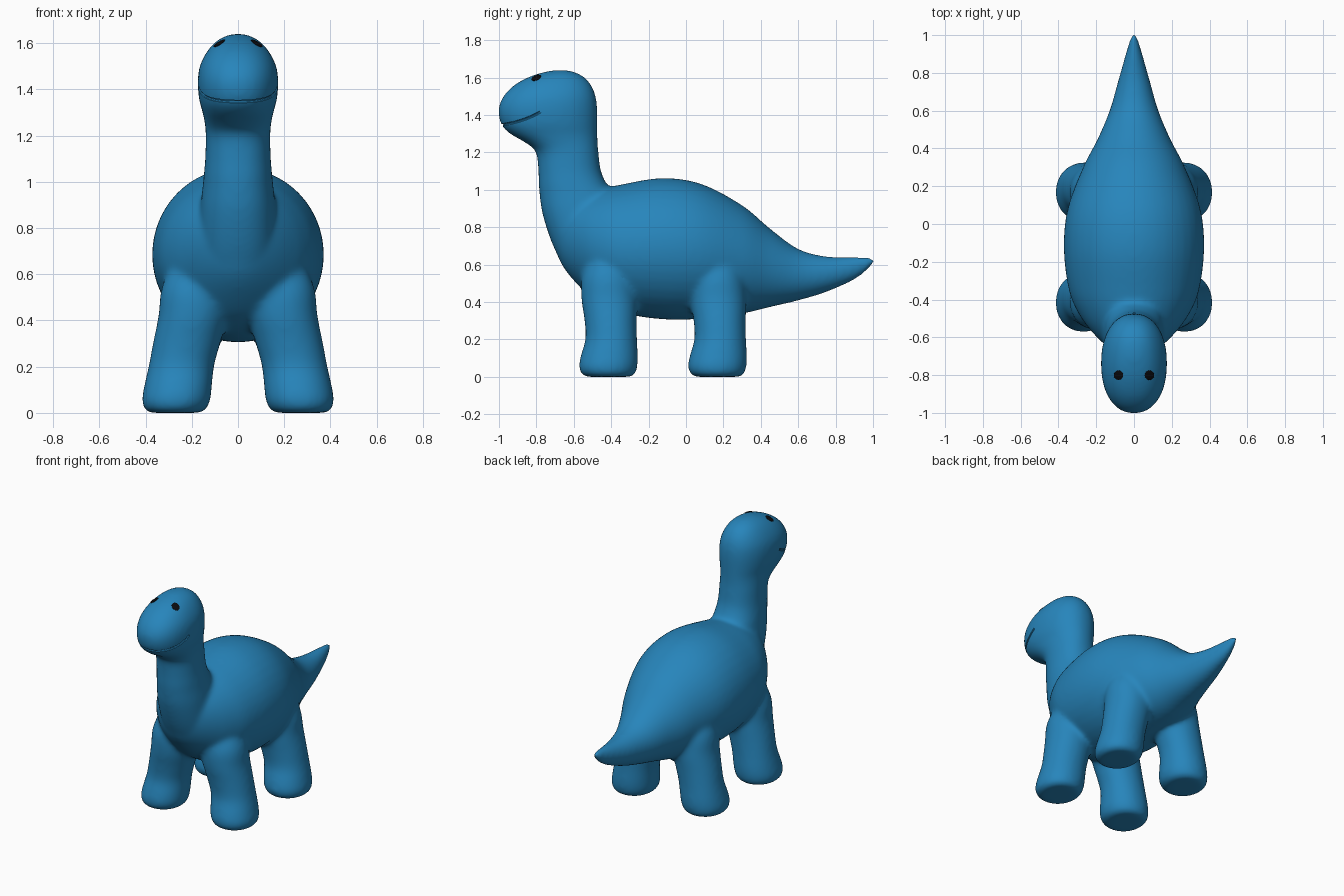
import bpy, bmesh, math
from mathutils import Vector

cube = bpy.data.objects.get("Cube")
if cube:
    bpy.data.objects.remove(cube, do_unlink=True)


def material(name, colour):
    mat = bpy.data.materials.new(name)
    mat.use_nodes = True
    mat.diffuse_color = colour
    bsdf = mat.node_tree.nodes["Principled BSDF"]
    bsdf.inputs["Base Color"].default_value = colour
    bsdf.inputs["Roughness"].default_value = 0.6
    return mat


blue = material("blue skin", (0.02, 0.235, 0.5, 1))
black = material("black eye", (0.003, 0.003, 0.004, 1))


def spline(stations, steps=6):
    """Catmull-Rom interpolation through a list of number tuples."""
    rows = [stations[0]] + stations + [stations[-1]]
    result = []
    for a, b, c, d in zip(rows, rows[1:], rows[2:], rows[3:]):
        for i in range(steps):
            t = i / steps
            result.append([q + t / 2 * (r - p + t * (2 * p - 5 * q + 4 * r - s + t * (3 * (q - r) + s - p)))
                           for p, q, r, s in zip(a, b, c, d)])
    return result + [stations[-1]]


def loft(bm, stations, place, power=2.0, sides=40):
    """Skin superellipse rings: (position, low, high, centre x, half width)."""
    rings = []
    for pos, low, high, cx, half in spline(stations):
        ring = []
        for i in range(sides):
            angle = math.tau * i / sides
            c, s = math.cos(angle), math.sin(angle)
            u = math.copysign(abs(c) ** (2 / power), c) * half
            v = math.copysign(abs(s) ** (2 / power), s) * (high - low) / 2
            ring.append(bm.verts.new(place(cx + u, pos, (low + high) / 2 + v)))
        rings.append(ring)
    faces = [bm.faces.new(rings[0]), bm.faces.new(rings[-1])]
    for a, b in zip(rings, rings[1:]):
        for i in range(sides):
            j = (i + 1) % sides
            faces.append(bm.faces.new((a[i], a[j], b[j], b[i])))
    bmesh.ops.recalc_face_normals(bm, faces=faces)


def along_y(x, pos, other):
    return (x, pos, other)


def along_z(x, pos, other):
    return (x, other, pos)


# Trunk and tail: y, bottom, top, centre x, half width
trunk = [
    (-0.71, 0.70, 0.84, 0, 0.05), (-0.66, 0.59, 0.91, 0, 0.13),
    (-0.58, 0.49, 0.96, 0, 0.215), (-0.48, 0.40, 0.995, 0, 0.29),
    (-0.35, 0.34, 1.025, 0, 0.345), (-0.13, 0.305, 1.06, 0, 0.372),
    (0.08, 0.307, 1.03, 0, 0.352), (0.3, 0.335, 0.915, 0, 0.27),
    (0.45, 0.37, 0.79, 0, 0.193), (0.6, 0.405, 0.682, 0, 0.13),
    (0.75, 0.45, 0.642, 0, 0.087), (0.9, 0.515, 0.638, 0, 0.045),
    (0.98, 0.575, 0.638, 0, 0.022), (1.012, 0.612, 0.63, 0, 0.008),
]

# Neck and head: z, front, back, centre x, half width
neck_head = [
    (0.48, -0.57, -0.42, 0, 0.08), (0.6, -0.66, -0.35, 0, 0.15),
    (0.72, -0.72, -0.34, 0, 0.165), (0.87, -0.768, -0.36, 0, 0.163),
    (0.98, -0.784, -0.39, 0, 0.153), (1.03, -0.788, -0.425, 0, 0.148),
    (1.1, -0.79, -0.455, 0, 0.142), (1.2, -0.803, -0.468, 0, 0.14),
    (1.25, -0.86, -0.472, 0, 0.144), (1.3, -0.945, -0.473, 0, 0.154),
    (1.35, -0.99, -0.473, 0, 0.168), (1.43, -1.003, -0.474, 0, 0.175),
    (1.5, -0.975, -0.483, 0, 0.165), (1.56, -0.915, -0.508, 0, 0.135),
    (1.605, -0.83, -0.55, 0, 0.095), (1.63, -0.745, -0.605, 0, 0.05),
    (1.638, -0.7, -0.65, 0, 0.015),
]

# Leg: z, front, back, centre x, half width, relative to the hip
leg = [
    (-0.003, -0.11, 0.11, 0.272, 0.10), (0.008, -0.14, 0.14, 0.272, 0.13),
    (0.05, -0.158, 0.155, 0.268, 0.148), (0.11, -0.148, 0.158, 0.26, 0.147),
    (0.2, -0.123, 0.153, 0.245, 0.142), (0.3, -0.128, 0.152, 0.222, 0.146),
    (0.42, -0.145, 0.155, 0.194, 0.15), (0.54, -0.14, 0.14, 0.18, 0.15),
    (0.68, -0.08, 0.08, 0.17, 0.1),
]

bm = bmesh.new()
loft(bm, trunk, along_y)
loft(bm, neck_head, along_z, 2.2)
for hip_y in (-0.415, 0.168):
    for side in (-1, 1):
        loft(bm, [(z, a + hip_y, b + hip_y, side * x, w) for z, a, b, x, w in leg], along_z, 2.1)
mesh = bpy.data.meshes.new("body")
bm.to_mesh(mesh)
bm.free()
mesh.materials.append(blue)
body = bpy.data.objects.new("body", mesh)
bpy.context.collection.objects.link(body)

# Fuse all the limbs into one soft skin
remesh = body.modifiers.new("fuse", "REMESH")
remesh.mode = "VOXEL"
remesh.voxel_size = 0.012
soften = body.modifiers.new("soften", "SMOOTH")
soften.factor = 0.5
soften.iterations = 24


def bake(obj):
    """Replace an object's mesh with its modified result."""
    graph = bpy.context.evaluated_depsgraph_get()
    result = bpy.data.meshes.new_from_object(obj.evaluated_get(graph))
    obj.modifiers.clear()
    obj.data = result
    bpy.context.view_layer.update()


bake(body)
lowest = min(v.co.z for v in body.data.vertices)
for v in body.data.vertices:
    v.co.z -= lowest
body.data.update()
bpy.context.view_layer.update()


def surface(origin, direction):
    hit, point, normal, face = body.ray_cast(Vector(origin), Vector(direction))
    return point, normal


# Eyes: thin oval plates lying on the skin
for name, side in (("left_eye", 1), ("right_eye", -1)):
    point, normal = surface((side * 0.081, -0.8, 2), (0, 0, -1))
    bpy.ops.mesh.primitive_uv_sphere_add(segments=24, ring_count=12, radius=1)
    eye = bpy.context.object
    eye.name = name
    eye.scale = (0.025, 0.03, 0.0048)
    eye.rotation_euler = normal.to_track_quat("Z", "Y").to_euler()
    eye.location = point + normal * 0.002
    eye.data.materials.append(black)
    bpy.ops.object.shade_smooth()

# Mouth: a smile-shaped groove that follows the snout
path = []
for i in range(-20, 21):
    t = i / 20
    angle = t * math.radians(74)
    out = Vector((math.sin(angle), -math.cos(angle), 0))
    centre = Vector((0, -0.73, 1.347 + 0.07 * t * t))
    point, normal = surface(centre + out, -out)
    path.append(point)
curve = bpy.data.curves.new("mouth_path", "CURVE")
curve.dimensions = "3D"
curve.bevel_depth = 0.007
curve.bevel_resolution = 2
curve.use_fill_caps = True
line = curve.splines.new("POLY")
line.points.add(len(path) - 1)
for p, co in zip(line.points, path):
    p.co = (*co, 1)
    p.radius = 1
guide = bpy.data.objects.new("mouth_guide", curve)
bpy.context.collection.objects.link(guide)
bpy.context.view_layer.update()
graph = bpy.context.evaluated_depsgraph_get()
groove_mesh = bpy.data.meshes.new_from_object(guide.evaluated_get(graph))
bpy.data.objects.remove(guide, do_unlink=True)
weld = bmesh.new()
weld.from_mesh(groove_mesh)
bmesh.ops.remove_doubles(weld, verts=weld.verts, dist=0.0001)
bmesh.ops.recalc_face_normals(weld, faces=weld.faces)
weld.to_mesh(groove_mesh)
weld.free()
groove = bpy.data.objects.new("mouth_groove", groove_mesh)
bpy.context.collection.objects.link(groove)
cut = body.modifiers.new("mouth", "BOOLEAN")
cut.operation = "DIFFERENCE"
cut.solver = "EXACT"
cut.object = groove
bpy.context.view_layer.update()
bake(body)
bpy.data.objects.remove(groove, do_unlink=True)

body.data.materials.clear()
body.data.materials.append(blue)
for poly in body.data.polygons:
    poly.material_index = 0
bpy.ops.object.select_all(action="DESELECT")
body.select_set(True)
bpy.context.view_layer.objects.active = body
bpy.ops.object.shade_smooth_by_angle(angle=math.radians(40))
